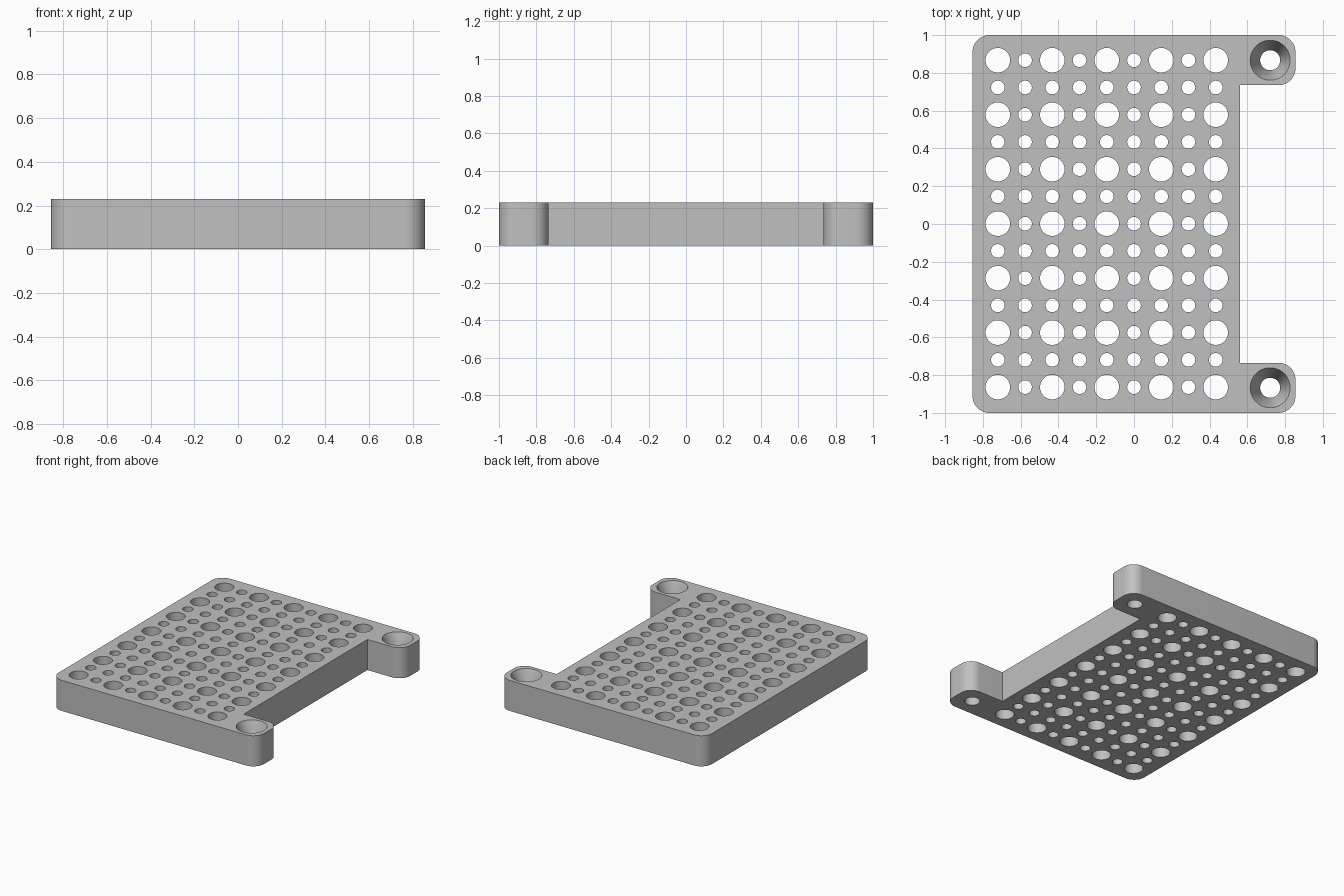
import bpy
import bmesh
from math import cos, sin, radians
from mathutils import Matrix

cube = bpy.data.objects.get("Cube")
if cube:
    bpy.data.objects.remove(cube, do_unlink=True)

HEIGHT = 0.23
PITCH = 0.1442
FIRST_X, FIRST_Y = -0.721, 0.867
CORNER = 0.09

grey = bpy.data.materials.new("plain grey")
grey.use_nodes = True
colour = (0.53, 0.53, 0.53, 1)
grey.diffuse_color = colour
grey.node_tree.nodes["Principled BSDF"].inputs["Base Color"].default_value = colour


def make_object(name, bm):
    mesh = bpy.data.meshes.new(name)
    bm.to_mesh(mesh)
    bm.free()
    mesh.materials.append(grey)
    obj = bpy.data.objects.new(name, mesh)
    bpy.context.collection.objects.link(obj)
    return obj


def corner(x, y, start, steps=12):
    """Quarter circle of outline points, counter-clockwise from start degrees."""
    angles = [radians(start + 90 * i / steps) for i in range(steps + 1)]
    return [(x + CORNER * cos(a), y + CORNER * sin(a)) for a in angles]


def cut(bm, x, y, low, high, r_low, r_high, sides=48):
    """Add a cylinder or cone between two heights."""
    bmesh.ops.create_cone(
        bm, cap_ends=True, segments=sides, radius1=r_low, radius2=r_high,
        depth=high - low, matrix=Matrix.Translation((x, y, (low + high) / 2)))


# Plate outline with two rounded ears on the left side
right, left = -0.855 + CORNER, 0.855 - CORNER
back = 1 - CORNER
outline = corner(right, back, 90) + corner(right, -back, 180)
outline += corner(left, -back, 270) + corner(left, -0.735 - CORNER, 0)
outline += [(0.562, -0.735), (0.562, 0.735)]
outline += corner(left, 0.735 + CORNER, 270) + corner(left, back, 0)

bm = bmesh.new()
base = bm.faces.new([bm.verts.new((x, y, 0)) for x, y in outline])
walls = bmesh.ops.extrude_face_region(bm, geom=[base])["geom"]
top = [v for v in walls if isinstance(v, bmesh.types.BMVert)]
bmesh.ops.translate(bm, verts=top, vec=(0, 0, HEIGHT))
bmesh.ops.recalc_face_normals(bm, faces=bm.faces)
plate = make_object("perforated_plate", bm)

# Grid of through holes, large where both row and column are even
bm = bmesh.new()
for col in range(9):
    for row in range(13):
        radius = 0.065 if col % 2 == 0 and row % 2 == 0 else 0.036
        cut(bm, FIRST_X + col * PITCH, FIRST_Y - row * PITCH,
            -0.1, HEIGHT + 0.1, radius, radius)
grid_cutter = make_object("grid_hole_cutter", bm)

# Screw holes through the ears
bm = bmesh.new()
for y in (-FIRST_Y, FIRST_Y):
    cut(bm, -FIRST_X, y, -0.1, HEIGHT + 0.1, 0.053, 0.053)
screw_cutter = make_object("screw_hole_cutter", bm)

# Tapered countersinks in the ears
bm = bmesh.new()
for y in (-FIRST_Y, FIRST_Y):
    cut(bm, -FIRST_X, y, HEIGHT - 0.13, HEIGHT + 0.01, 0.052, 0.11)
sink_cutter = make_object("countersink_cutter", bm)

cutters = (grid_cutter, screw_cutter, sink_cutter)
for cutter in cutters:
    mod = plate.modifiers.new(cutter.name, "BOOLEAN")
    mod.operation = "DIFFERENCE"
    mod.solver = "EXACT"
    mod.object = cutter

# Bake the cuts and remove the helpers
depsgraph = bpy.context.evaluated_depsgraph_get()
result = bpy.data.meshes.new_from_object(plate.evaluated_get(depsgraph))
plate.modifiers.clear()
plate.data = result
for cutter in cutters:
    bpy.data.objects.remove(cutter, do_unlink=True)

bpy.ops.object.select_all(action="DESELECT")
plate.select_set(True)
bpy.context.view_layer.objects.active = plate
bpy.ops.object.shade_smooth_by_angle(angle=radians(30))
